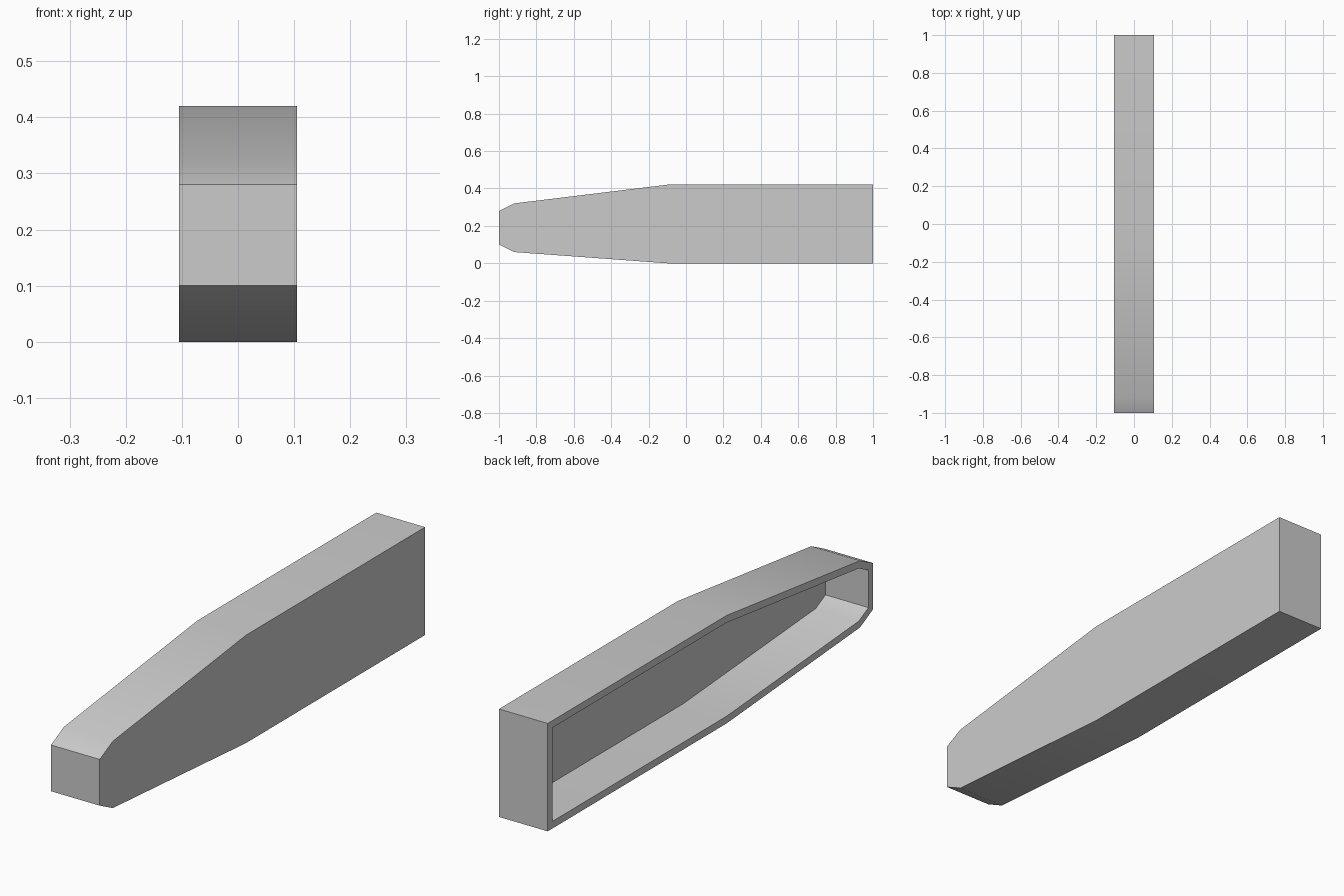
import bpy
import bmesh
import math

cube = bpy.data.objects.get("Cube")
if cube:
    bpy.data.objects.remove(cube, do_unlink=True)

HALF_WIDTH = 0.105
WALL = 0.028
DEPTH = 0.185

# Plain grey material
grey = bpy.data.materials.new("light_grey")
grey.use_nodes = True
colour = (0.6, 0.6, 0.6, 1)
grey.diffuse_color = colour
grey.node_tree.nodes["Principled BSDF"].inputs["Base Color"].default_value = colour

# Side outline as (y, z), tapering towards the front
outline = [(-1, 0.10), (-0.92, 0.06), (-0.1, 0), (1, 0),
           (1, 0.42), (-0.1, 0.42), (-0.92, 0.32), (-1, 0.28)]

bm = bmesh.new()
rim = bm.faces.new([bm.verts.new((-HALF_WIDTH, y, z)) for y, z in outline])

# Outer shell: extrude the outline across the width, keeping the first face
closed = bmesh.ops.extrude_face_region(bm, geom=[rim], use_keep_orig=True)
moved = [v for v in closed["geom"] if isinstance(v, bmesh.types.BMVert)]
bmesh.ops.translate(bm, verts=moved, vec=(2 * HALF_WIDTH, 0, 0))
bmesh.ops.recalc_face_normals(bm, faces=bm.faces)

# Hollow: inset the open side evenly, then push the inner face in
bmesh.ops.inset_region(bm, faces=[rim], thickness=WALL, use_even_offset=True)
floor = bmesh.ops.extrude_discrete_faces(bm, faces=[rim])["faces"][0]
bmesh.ops.translate(bm, verts=floor.verts, vec=(DEPTH, 0, 0))
bmesh.ops.remove_doubles(bm, verts=bm.verts, dist=0.0001)
bmesh.ops.recalc_face_normals(bm, faces=bm.faces)

mesh = bpy.data.meshes.new("hollow_cover")
bm.to_mesh(mesh)
bm.free()
mesh.materials.append(grey)
cover = bpy.data.objects.new("hollow_cover", mesh)
bpy.context.collection.objects.link(cover)

# Soft shading over the shallow bends, sharp corners elsewhere
bpy.ops.object.select_all(action="DESELECT")
cover.select_set(True)
bpy.context.view_layer.objects.active = cover
bpy.ops.object.shade_smooth_by_angle(angle=math.radians(30))
